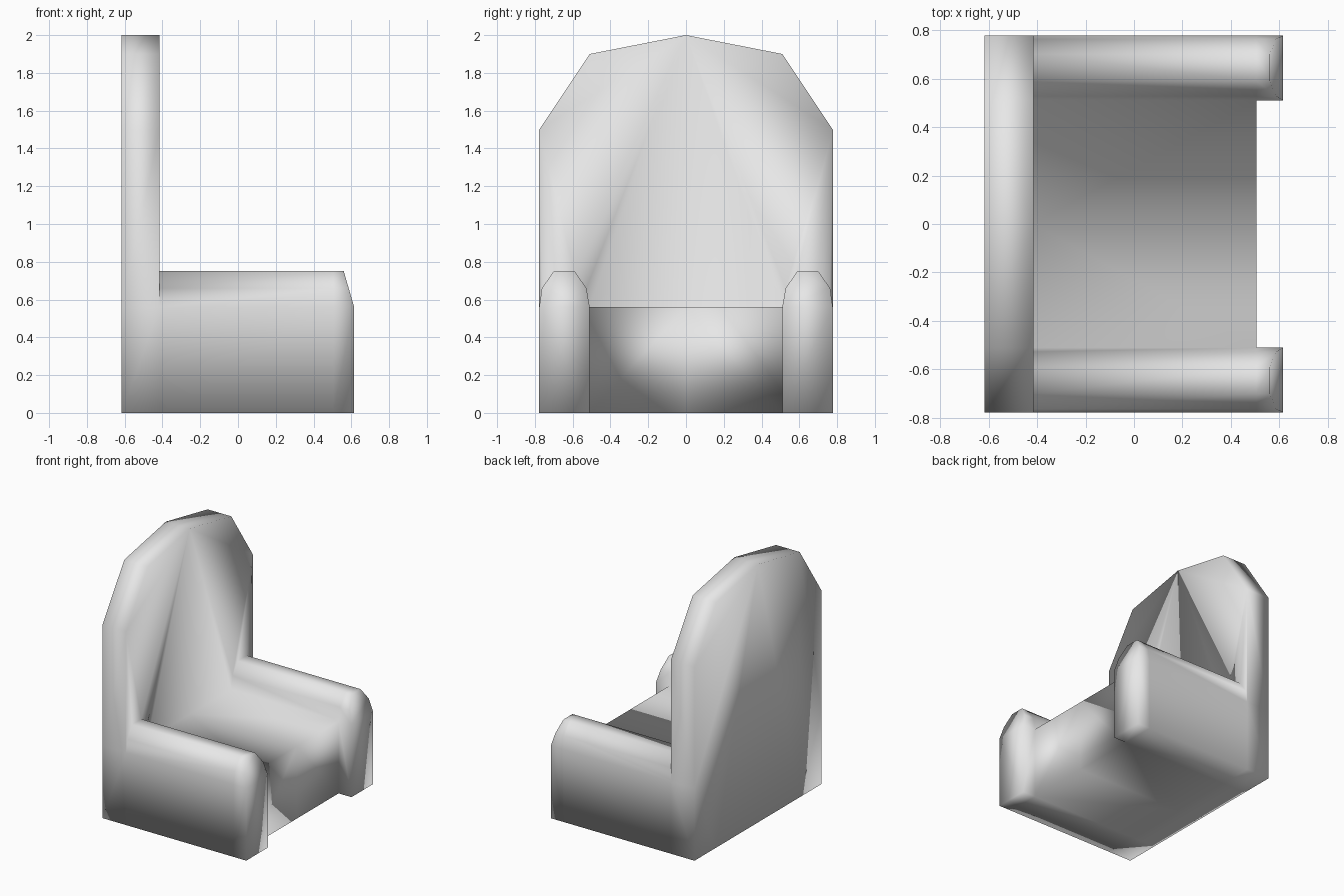
import bpy, bmesh

if "Cube" in bpy.data.objects:
    bpy.data.objects.remove(bpy.data.objects["Cube"])

# Key depths along x (the chair faces +x)
BACK, PANEL, SEAT_FRONT, ARM_FRONT = -0.617, -0.415, 0.505, 0.615
SEAT_TOP = 0.56

# Half outline of the backrest and cross-section of one armrest, as (y, z)
BACKREST = [(0, 0), (0.51, 0), (0.777, 0), (0.777, SEAT_TOP),
            (0.777, 1.5), (0.51, 1.9), (0, 2)]
ARM = [(0.51, 0), (0.777, 0), (0.777, SEAT_TOP), (0.763, 0.66), (0.70, 0.75),
       (0.59, 0.75), (0.527, 0.66), (0.51, SEAT_TOP)]

bm = bmesh.new()


def face(points):
    return bm.faces.new([bm.verts.new(p) for p in points])


def at(x, outline):
    return [(x, y, z) for y, z in outline]


def arm_end(outline):
    # armrest front leans back above seat height
    return [(ARM_FRONT - 0.29 * max(0, z - SEAT_TOP), y, z) for y, z in outline]


def bridge(ring_a, ring_b):
    for i in range(len(ring_a) - 1):
        face([ring_a[i], ring_a[i + 1], ring_b[i + 1], ring_b[i]])


# Backrest: rim, rear panel and the front panel above the seat and armrest
bridge(at(BACK, BACKREST), at(PANEL, BACKREST))
face(at(BACK, BACKREST))
face(at(PANEL, [(0, SEAT_TOP)] + ARM[:1:-1] + BACKREST[4:]))

# Armrest: long padded sleeve, short inner wall ahead of the seat, front end
bridge(at(PANEL, ARM), at(SEAT_FRONT, ARM))
bridge(at(SEAT_FRONT, ARM), arm_end(ARM))
inner = [ARM[-1], ARM[0]]
bridge(at(SEAT_FRONT, inner), arm_end(inner))
face(arm_end(ARM[:3] + ARM[-1:]))
face(arm_end(ARM[2:]))

# Seat: top, front and underside
seat = [(0, SEAT_TOP), (0.51, SEAT_TOP)]
base = [(0, 0), (0.51, 0)]
bridge(at(PANEL, seat), at(SEAT_FRONT, seat))
bridge(at(PANEL, base), at(SEAT_FRONT, base))
face(at(SEAT_FRONT, seat + base[::-1]))

# Mirror to the other side and weld into one soft upholstered body
bmesh.ops.mirror(bm, geom=bm.verts[:] + bm.edges[:] + bm.faces[:],
                 axis='Y', merge_dist=0.0001)
bmesh.ops.remove_doubles(bm, verts=bm.verts[:], dist=0.0005)
bmesh.ops.recalc_face_normals(bm, faces=bm.faces[:])
for f in bm.faces:
    f.smooth = True

mesh = bpy.data.meshes.new("armchair_body")
bm.to_mesh(mesh)
bm.free()

fabric = bpy.data.materials.new("light_grey_fabric")
fabric.diffuse_color = (0.8, 0.8, 0.8, 1)
fabric.use_nodes = True
fabric.node_tree.nodes["Principled BSDF"].inputs["Base Color"].default_value = fabric.diffuse_color
mesh.materials.append(fabric)
bpy.context.collection.objects.link(bpy.data.objects.new("armchair_body", mesh))
